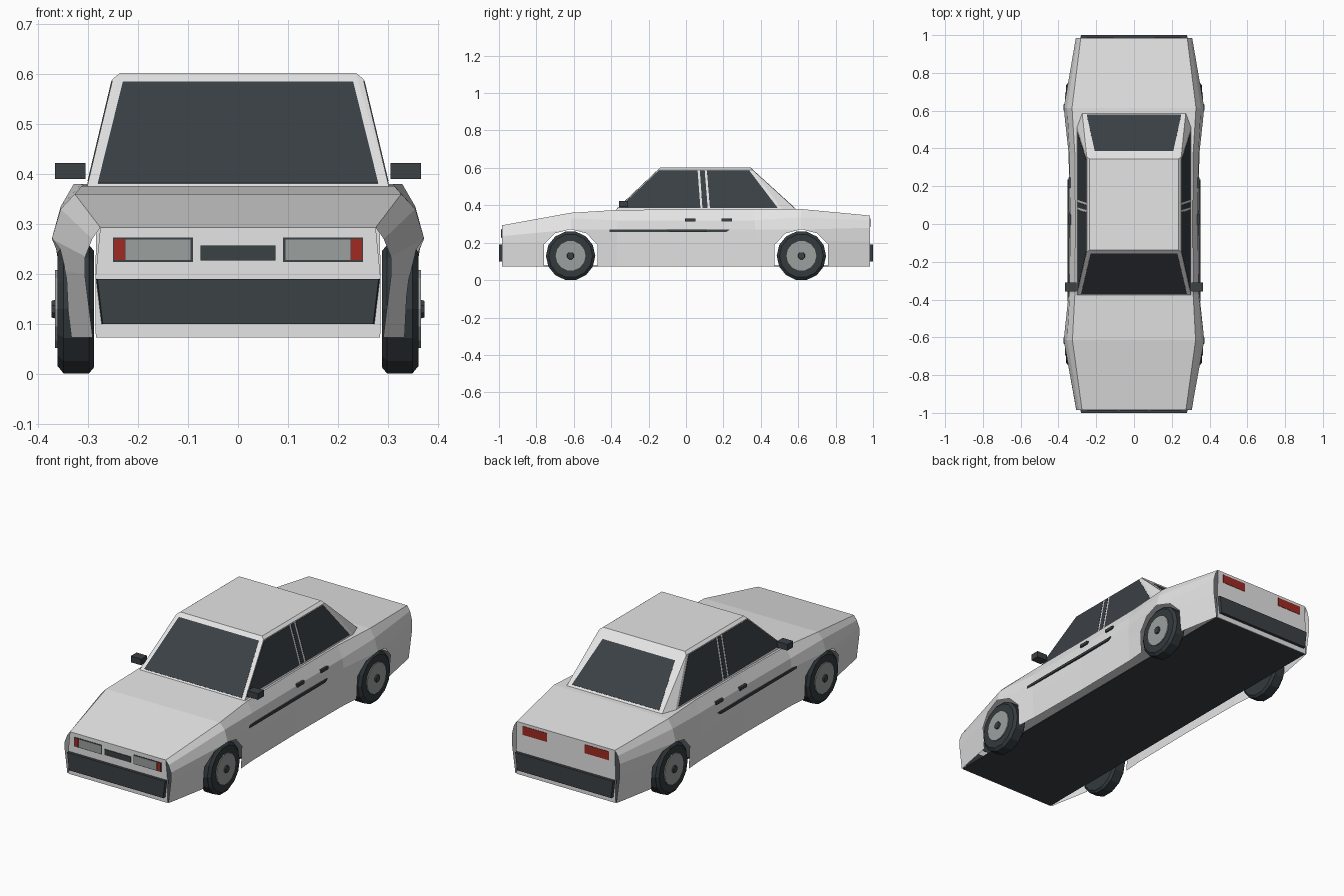
import bpy, bmesh, math
from mathutils import Vector

cube = bpy.data.objects.get("Cube")
if cube:
    bpy.data.objects.remove(cube, do_unlink=True)


def material(name, r, g, b):
    m = bpy.data.materials.new(name)
    m.use_nodes = True
    m.diffuse_color = (r, g, b, 1)
    m.node_tree.nodes["Principled BSDF"].inputs["Base Color"].default_value = (r, g, b, 1)
    return m


PAINT = material("silver_paint", .78, .78, .78)
DARK = material("dark_trim", .043, .052, .06)
RUBBER = material("tyre_rubber", .033, .042, .047)
GREY = material("lens_grey", .33, .35, .34)
RED = material("lamp_red", .35, .023, .016)


def finish(name, bm, mat):
    bmesh.ops.recalc_face_normals(bm, faces=bm.faces[:])
    me = bpy.data.meshes.new(name)
    bm.to_mesh(me)
    bm.free()
    me.materials.append(mat)
    ob = bpy.data.objects.new(name, me)
    bpy.context.scene.collection.objects.link(ob)
    return ob


def loft(name, rings, mat):
    """Closed skin through rings of equal point count, with end caps."""
    bm = bmesh.new()
    rows = [[bm.verts.new(p) for p in ring] for ring in rings]
    n = len(rows[0])
    for a, b in zip(rows, rows[1:]):
        for i in range(n):
            j = (i + 1) % n
            bm.faces.new((a[i], a[j], b[j], b[i]))
    bm.faces.new(rows[0])
    bm.faces.new(rows[-1])
    return finish(name, bm, mat)


def prism(name, pts, offset, mat):
    """Flat outline thickened both ways along an offset vector."""
    off = Vector(offset)
    return loft(name, [[Vector(p) - off for p in pts], [Vector(p) + off for p in pts]], mat)


def box(name, x, y, z, mat):
    pts = [(x[0], y[0], z[0]), (x[1], y[0], z[0]), (x[1], y[0], z[1]), (x[0], y[0], z[1])]
    return loft(name, [pts, [(p[0], y[1], p[2]) for p in pts]], mat)


def cut(ob, cutter):
    mod = ob.modifiers.new("cut", 'BOOLEAN')
    mod.operation, mod.solver, mod.object = 'DIFFERENCE', 'EXACT', cutter
    bpy.context.view_layer.objects.active = ob
    bpy.ops.object.modifier_apply(modifier=mod.name)
    bpy.data.objects.remove(cutter, do_unlink=True)


# Lower body: y, then half-section (x, z) from sill to top edge
STATIONS = [
    (-.985, (.29, .073), (.306, .2), (.305, .235), (.291, .27), (.275, .293)),
    (-.615, (.36, .073), (.367, .21), (.372, .27), (.354, .33), (.326, .36)),
    (-.37, (.341, .073), (.346, .21), (.346, .27), (.341, .32), (.313, .375)),
    (0, (.337, .073), (.341, .21), (.342, .27), (.338, .32), (.31, .378)),
    (.37, (.341, .073), (.346, .21), (.346, .27), (.341, .32), (.313, .38)),
    (.615, (.36, .073), (.367, .21), (.372, .27), (.354, .335), (.328, .38)),
    (.985, (.29, .073), (.308, .21), (.308, .28), (.298, .32), (.282, .345)),
]
rings = []
for y, *half in STATIONS:
    rings.append([(x, y, z) for x, z in half] + [(-x, y, z) for x, z in reversed(half)])
body = loft("body", rings, PAINT)

# Wheel arches
ARCH = [(-.143, -.1), (-.143, .19), (-.085, .25), (0, .272), (.085, .25), (.143, .19), (.143, -.1)]
for wy in (-.617, .617):
    cut(body, prism("arch_cutter", [(0, wy + y, z) for y, z in ARCH], (.6, 0, 0), PAINT))

# Leave the body as an open shell: no underside, arch tunnels or end caps
bm = bmesh.new()
bm.from_mesh(body.data)
inner = [f for f in bm.faces
         if abs(f.calc_center_bounds().x) < .05 and f.calc_center_bounds().z < .28]
bmesh.ops.delete(bm, geom=inner, context='FACES')
bm.to_mesh(body.data)
bm.free()

# Floor pan between the sills
box("floor", (-.284, .284), (-.982, .982), (.073, .079), DARK)

# End panels and bumpers
for name, s, top in (("front", -1, (.275, .293)), ("rear", 1, (.282, .345))):
    half = [(.284, .073), (.285, .19), top]
    outline = half + [(-x, z) for x, z in reversed(half)]
    prism(f"{name}_panel", [(x, s * .983, z) for x, z in outline], (0, .002, 0), PAINT)
    outline = [(-.274, .1), (.274, .1), (.285, .19), (-.285, .19)]
    loft(f"{name}_bumper", [[(x, s * .975, z) for x, z in outline],
                            [(x * .985, s, z) for x, z in outline]], DARK)

# Cabin
bm = bmesh.new()
for s in (-1, 1):
    for x, y, z in [(.302, -.378, .372), (.25, -.148, .59), (.25, .355, .59), (.303, .52, .372),
                    (.275, .595, .372), (.235, -.138, .602), (.235, .345, .602)]:
        bm.verts.new((s * x, y, z))
bmesh.ops.convex_hull(bm, input=bm.verts[:])
bmesh.ops.dissolve_limit(bm, angle_limit=.01, verts=bm.verts[:], edges=bm.edges[:])
finish("cabin", bm, PAINT)


# Front and rear glass
def mix(a, b, z):
    """Value running from a at the cabin base to b at the roof edge."""
    return a + (b - a) * (z - .372) / .218


def screen(name, y0, y1, low, high, z0, z1):
    pts = [(-low, mix(y0, y1, z0), z0), (low, mix(y0, y1, z0), z0),
           (high, mix(y0, y1, z1), z1), (-high, mix(y0, y1, z1), z1)]
    n = Vector((0, math.copysign(.218, y0), abs(y0 - y1))).normalized()
    prism(name, pts, n * .0018, DARK)


screen("windscreen", -.378, -.148, .28, .23, .381, .583)
screen("rear_window", .595, .355, .25, .203, .388, .584)

# Side glass and door pillar strip
SIDE = {
    "front_side_window": [(-.358, .386), (-.146, .586), (.062, .586), (.077, .386)],
    "door_pillar": [(.088, .386), (.074, .586), (.1, .586), (.116, .386)],
    "rear_side_window": [(.128, .386), (.112, .586), (.338, .586), (.49, .386)],
}
for s, side in ((1, "left"), (-1, "right")):
    n = Vector((s * .218, 0, .052)).normalized() * .0018
    for name, outline in SIDE.items():
        prism(f"{side}_{name}", [(s * mix(.302, .25, z), y, z) for y, z in outline], n, DARK)

    # Mirror, handles and rubbing strip
    box(f"{side}_mirror", (s * .305, s * .365), (-.358, -.31), (.39, .422), DARK)
    for name, y in (("front", -.005), ("rear", .19)):
        box(f"{side}_{name}_handle", (s * .33, s * .347), (y, y + .055), (.314, .329), DARK)
    strip = [(-.41, .257), (.215, .257), (.235, .27), (-.41, .27)]
    prism(f"{side}_rubbing_strip", [(s * .343, y, z) for y, z in strip], (.008, 0, 0), DARK)

    # Lamps
    box(f"{side}_headlight_frame", (s * .09, s * .25), (-.98, -.9865), (.224, .273), DARK)
    box(f"{side}_headlight", (s * .095, s * .225), (-.98, -.988), (.228, .269), GREY)
    box(f"{side}_indicator", (s * .226, s * .248), (-.98, -.988), (.228, .27), RED)
    box(f"{side}_tail_light", (s * .108, s * .248), (.98, .987), (.285, .33), RED)

box("grille", (-.075, .075), (-.98, -.988), (.227, .257), DARK)


# Wheels: stacked rings around the axle
def turned(name, s, y, profile, mat, sides=14):
    angles = [math.tau * (i + .5) / sides for i in range(sides)]
    loft(name, [[(s * x, y + r * math.sin(a), .13 + r * math.cos(a)) for a in angles]
                for x, r in profile], mat)


for s, side in ((1, "left"), (-1, "right")):
    for end, y in (("front", -.617), ("rear", .617)):
        turned(f"{side}_{end}_tyre", s, y,
               [(.288, .12), (.298, .132), (.348, .132), (.36, .117)], RUBBER)
        turned(f"{side}_{end}_hub", s, y, [(.35, .08), (.365, .08)], GREY)
        turned(f"{side}_{end}_hub_cap", s, y, [(.36, .022), (.372, .018)], DARK, 8)
